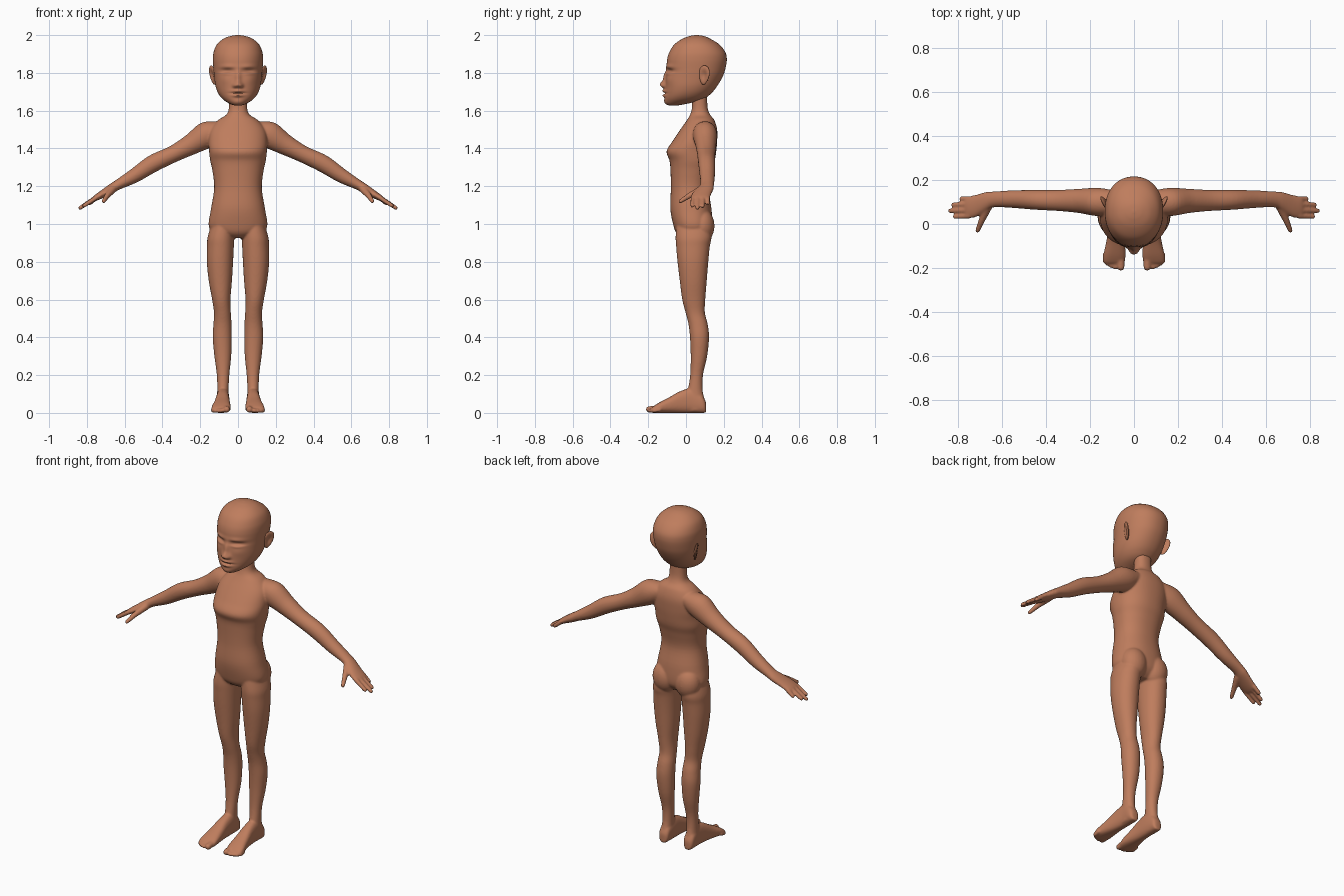
import bpy, bmesh, math
from mathutils import Vector, Matrix

skin = bpy.data.materials.new("warm brown clay")
skin.diffuse_color = (0.52, 0.205, 0.11, 1)
X, Y, Z = Vector((1, 0, 0)), Vector((0, 1, 0)), Vector((0, 0, 1))


def spline(rows, steps):
    """Catmull-Rom interpolation of number tuples."""
    out = []
    for i in range(len(rows) - 1):
        a, b, c, d = (rows[max(0, min(len(rows) - 1, i + k))] for k in (-1, 0, 1, 2))
        for s in range(steps):
            t = s / steps
            out.append([0.5 * (2 * q + (r - p) * t + (2 * p - 5 * q + 4 * r - w) * t * t
                               + (3 * q - p - 3 * r + w) * t ** 3)
                        for p, q, r, w in zip(a, b, c, d)])
    return out + [list(rows[-1])]


def loft(bm, rows, u, v, n=40, power=2.0, steps=5):
    """Skin of superellipse rings; each row is (x, y, z, radius along u, radius along v)."""
    rings = []
    for x, y, z, a, b in spline(rows, steps):
        ring = []
        for k in range(n):
            t = 2 * math.pi * k / n
            c, s = math.cos(t), math.sin(t)
            c = math.copysign(abs(c) ** (2 / power), c)
            s = math.copysign(abs(s) ** (2 / power), s)
            ring.append(bm.verts.new(Vector((x, y, z)) + u * (a * c) + v * (b * s)))
        rings.append(ring)
    for r, q in zip(rings, rings[1:]):
        for k in range(n):
            bm.faces.new((r[k], r[(k + 1) % n], q[(k + 1) % n], q[k]))
    bm.faces.new(rings[0])
    bm.faces.new(rings[-1])


def capsule(bm, a, b, r0, r1):
    """Round-ended tapered rod for fingers and toes."""
    a, b = Vector(a), Vector(b)
    d = (b - a).normalized()
    u = d.orthogonal().normalized()
    rows = []
    for p, r, sign in ((a, r0, -1), (b, r1, 1)):
        angles = [89, 70, 45, 20, 0] if sign < 0 else [0, 20, 45, 70, 89]
        for g in angles:
            g = math.radians(g)
            q = p + d * (sign * r * math.sin(g))
            rows.append((*q, r * math.cos(g), r * math.cos(g)))
    loft(bm, rows, u, d.cross(u), n=16, steps=1)


def finish(bm, name):
    bmesh.ops.recalc_face_normals(bm, faces=bm.faces)
    me = bpy.data.meshes.new(name)
    for f in bm.faces:
        f.smooth = True
    bm.to_mesh(me)
    bm.free()
    ob = bpy.data.objects.new(name, me)
    me.materials.append(skin)
    bpy.context.collection.objects.link(ob)
    return ob


def level(z, x, rx, front, back):
    """Horizontal ring from its half width and its front and back y."""
    return (x, (front + back) / 2, z, rx, (back - front) / 2)


body = bmesh.new()

# torso and neck: z, half width, front y, back y
torso = [(.925, .05, -.02, .09), (.95, .12, -.05, .12), (.99, .155, -.066, .138),
         (1.08, .143, -.083, .135), (1.19, .126, -.08, .119), (1.28, .135, -.082, .135),
         (1.335, .147, -.087, .152), (1.385, .153, -.103, .16), (1.44, .156, -.07, .165),
         (1.5, .145, -.03, .165), (1.55, .105, .005, .15), (1.58, .06, .022, .127),
         (1.62, .048, .032, .114), (1.70, .048, .032, .112)]
loft(body, [level(z, 0, w, f, b) for z, w, f, b in torso], X, Y, 64, 2.25)

# legs: z, inner x, outer x, front y, back y
leg = [(1.0, .02, .14, -.05, .13), (.93, .02, .161, -.055, .135), (.88, .022, .164, -.052, .126),
       (.8, .026, .165, -.045, .118), (.7, .032, .155, -.033, .11), (.6, .04, .137, -.02, .102),
       (.53, .038, .127, -.002, .1), (.47, .034, .13, .013, .115), (.4, .033, .134, .021, .122),
       (.3, .036, .125, .025, .112), (.2, .046, .112, .022, .09), (.12, .05, .11, .01, .088),
       (.06, .05, .112, 0, .1), (.01, .054, .108, .005, .095)]
# feet: y, inner x, outer x, top z
foot = [(.107, .068, .094, .05), (.1, .054, .107, .07), (.08, .049, .113, .1), (.03, .046, .113, .13),
        (-.03, .045, .118, .115), (-.09, .041, .128, .082), (-.14, .038, .139, .056),
        (-.17, .042, .14, .037), (-.18, .05, .134, .028)]
# arms: x, y, z, half depth, half thickness
arm = [(.08, .1, 1.505, .05, .045), (.16, .1, 1.475, .064, .07), (.25, .105, 1.42, .055, .055),
       (.34, .107, 1.372, .048, .045), (.45, .11, 1.32, .045, .046), (.55, .113, 1.255, .04, .038),
       (.635, .112, 1.208, .036, .027), (.67, .103, 1.187, .043, .025),
       (.72, .082, 1.157, .051, .02), (.755, .076, 1.137, .05, .015), (.767, .076, 1.13, .042, .01)]
fingers = [((.75, .115, 1.137), (.785, .115, 1.109)), ((.755, .09, 1.138), (.822, .088, 1.094)),
           ((.755, .063, 1.139), (.836, .06, 1.085)), ((.75, .037, 1.14), (.815, .033, 1.097))]
toes = [(.060, -.196, .018), (.087, -.197, .0115), (.104, -.19, .011),
        (.12, -.181, .011), (.133, -.169, .0105)]

for s in (1, -1):
    loft(body, [level(z, s * (i + o) / 2, (o - i) / 2, f, b) for z, i, o, f, b in leg], X, Y, 40, 2.1)
    loft(body, [(s * (i + o) / 2, y, h / 2, (o - i) / 2, h / 2) for y, i, o, h in foot], X, Z, 40, 2.5)
    loft(body, [(s * x, y, z, a, b) for x, y, z, a, b in arm], Y, Vector((s * .5, 0, .866)))
    # buttock
    bmesh.ops.create_uvsphere(body, u_segments=24, v_segments=16, radius=1,
                              matrix=Matrix.Translation((s * .073, .085, .99))
                              @ Matrix.Diagonal((.075, .066, .09, 1)))
    for a, b in fingers:
        capsule(body, (s * a[0], *a[1:]), (s * b[0], *b[1:]), .0125, .011)
    # thumb
    capsule(body, (s * .665, .08, 1.182), (s * .692, .018, 1.15), .021, .015)
    capsule(body, (s * .692, .018, 1.15), (s * .712, -.03, 1.12), .015, .011)
    for x, y, r in toes:
        capsule(body, (s * x, -.14, r + .006), (s * x, y, r), r, r * .95)

# fuse all body parts into one soft skin
ob = finish(body, "body")
m = ob.modifiers.new("fuse", "REMESH")
m.mode = "VOXEL"
m.voxel_size = .0052
m.use_smooth_shade = True
m = ob.modifiers.new("soften", "SMOOTH")
m.factor = .5
m.iterations = 8

# head: z, half width, front y, back y
head = bmesh.new()
skull = [(1.628, .02, -.09, -.04), (1.637, .045, -.105, .01), (1.66, .08, -.113, .09),
         (1.69, .104, -.112, .132), (1.73, .119, -.11, .165), (1.78, .126, -.106, .194),
         (1.82, .13, -.102, .208), (1.87, .133, -.1, .216), (1.91, .129, -.088, .208),
         (1.95, .112, -.062, .177), (1.98, .078, -.02, .13), (1.995, .04, .02, .095),
         (2.0, .006, .05, .062)]
loft(head, [level(z, 0, w, f, b) for z, w, f, b in skull], X, Y, 180, 2.15, 12)

# face features: x, z, spread x, spread z, height
face = [(0, 1.738, .014, .013, .022), (0, 1.775, .011, .028, .013), (.017, 1.732, .008, .008, .011),
        (.055, 1.832, .028, .009, .006), (.057, 1.812, .024, .009, -.012), (.058, 1.797, .02, .006, .005),
        (.058, 1.805, .019, .0025, -.004), (0, 1.704, .021, .006, .013), (0, 1.680, .019, .006, .012),
        (0, 1.692, .026, .003, -.006), (0, 1.645, .022, .011, .005), (.07, 1.765, .025, .02, .005)]
face += [(-x, *rest) for x, *rest in face if x]
for v in head.verts:
    if v.co.y < .02:
        x, z = v.co.x, v.co.z
        v.co.y -= sum(h * math.exp(-.5 * (((x - a) / p) ** 2 + ((z - b) / q) ** 2))
                      for a, b, p, q, h in face)
finish(head, "head")

# ears: dished ellipsoids
for s, side in ((1, "left"), (-1, "right")):
    ear = bmesh.new()
    bmesh.ops.create_uvsphere(ear, u_segments=32, v_segments=24, radius=1)
    for v in ear.verts:
        if v.co.x > 0:
            v.co.x -= 1.1 * math.exp(-(v.co.y ** 2 + v.co.z ** 2) / .3)
        v.co.y *= 1 + .25 * v.co.z
    ear.transform(Matrix.Diagonal((s, 1, 1, 1)) @ Matrix.Translation((.134, .096, 1.788))
                  @ Matrix.Rotation(math.radians(-25), 4, "Z") @ Matrix.Rotation(math.radians(-10), 4, "X")
                  @ Matrix.Rotation(math.radians(8), 4, "Y") @ Matrix.Diagonal((.011, .03, .052, 1)))
    finish(ear, side + "_ear")
